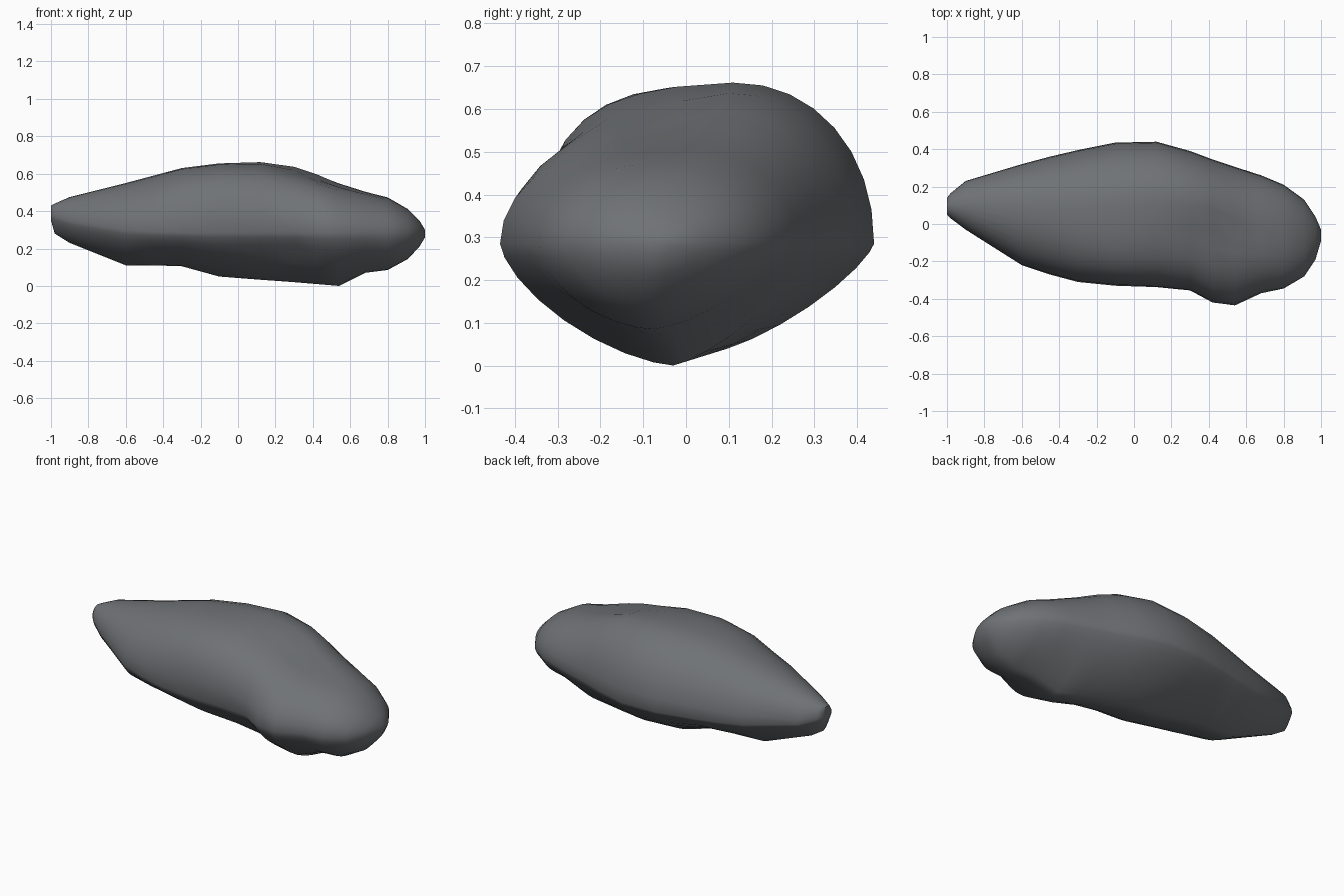
import bpy, bmesh, math
from mathutils import Vector

if "Cube" in bpy.data.objects:
    bpy.data.objects.remove(bpy.data.objects["Cube"])

# Cross-sections along x: x, front y, back y, crest y, crest z, keel y, keel z
SECTIONS = [
    (-1.00, 0.05, 0.14, 0.10, 0.43, 0.10, 0.35),
    (-0.98, 0.03, 0.165, 0.10, 0.44, 0.10, 0.28),
    (-0.90, -0.03, 0.23, 0.10, 0.475, 0.10, 0.23),
    (-0.60, -0.22, 0.32, 0.08, 0.55, 0.08, 0.11),
    (-0.45, -0.27, 0.36, 0.08, 0.59, 0.07, 0.11),
    (-0.30, -0.31, 0.395, 0.08, 0.63, 0.06, 0.105),
    (-0.10, -0.33, 0.435, 0.09, 0.655, 0.08, 0.05),
    (0.12, -0.34, 0.44, 0.11, 0.662, 0.07, 0.033),
    (0.30, -0.36, 0.39, 0.10, 0.638, 0.03, 0.02),
    (0.42, -0.42, 0.345, 0.08, 0.60, 0.00, 0.01),
    (0.54, -0.435, 0.305, 0.03, 0.555, -0.03, 0.00),
    (0.68, -0.37, 0.26, -0.02, 0.51, -0.06, 0.07),
    (0.80, -0.345, 0.21, -0.06, 0.475, -0.08, 0.085),
    (0.91, -0.28, 0.13, -0.08, 0.41, -0.08, 0.145),
    (0.97, -0.19, 0.04, -0.07, 0.35, -0.07, 0.21),
    (1.00, -0.09, -0.03, -0.06, 0.30, -0.06, 0.26),
]
SIDES = 32


def arc(c, power):
    return math.copysign(abs(c) ** (2 / power), c)


def ring_point(sec, i):
    x, y0, y1, yt, zt, yb, zb = sec
    a = 2 * math.pi * i / SIDES
    c, s = math.cos(a), math.sin(a)
    zw = 0.285 + 0.09 * max(0, -x) ** 4     # height of the widest line
    # full front shoulder mid-length, wedge-shaped below, rounder right end
    if s >= -1e-6:
        power = 2.1 if c > 0 else 2.0 + 0.85 * math.exp(-((x + 0.05) / 0.35) ** 2)
    else:
        power = (1.3 if c > 0 else 1.5) + max(0, x - 0.6)
    ym, zm = (yt, zt) if s >= 0 else (yb, zb)
    u, v = arc(c, power), abs(arc(s, power))
    y = ym + u * ((y1 - ym) if c > 0 else (ym - y0))
    return Vector((x, y, zw + v * (zm - zw)))


def dent(p, centre, radii, push):
    d = sum(((p[k] - centre[k]) / radii[k]) ** 2 for k in range(3))
    return p + Vector(push) * math.exp(-d)


# Boulder: lofted rings with capped ends
bm = bmesh.new()
rings = []
for sec in SECTIONS:
    ring = []
    for i in range(SIDES):
        p = ring_point(sec, i)
        p = dent(p, (0.42, -0.06, 0.58), (0.28, 0.10, 0.12), (0, 0, -0.025))
        p = dent(p, (0.24, -0.30, 0.17), (0.12, 0.12, 0.10), (0, 0.03, 0.015))
        ring.append(bm.verts.new(p))
    rings.append(ring)
for a, b in zip(rings, rings[1:]):
    for i in range(SIDES):
        j = (i + 1) % SIDES
        bm.faces.new((a[i], a[j], b[j], b[i]))
bm.faces.new(rings[0])
bm.faces.new(rings[-1])
bmesh.ops.recalc_face_normals(bm, faces=bm.faces)

mesh = bpy.data.meshes.new("boulder")
bm.to_mesh(mesh)
bm.free()
boulder = bpy.data.objects.new("boulder", mesh)
bpy.context.collection.objects.link(boulder)

stone = bpy.data.materials.new("grey stone")
stone.diffuse_color = (0.16, 0.17, 0.18, 1)
stone.use_nodes = True
stone.node_tree.nodes["Principled BSDF"].inputs["Base Color"].default_value = stone.diffuse_color
mesh.materials.append(stone)

bpy.context.view_layer.objects.active = boulder
boulder.select_set(True)
bpy.ops.object.shade_smooth_by_angle(angle=math.radians(60))
